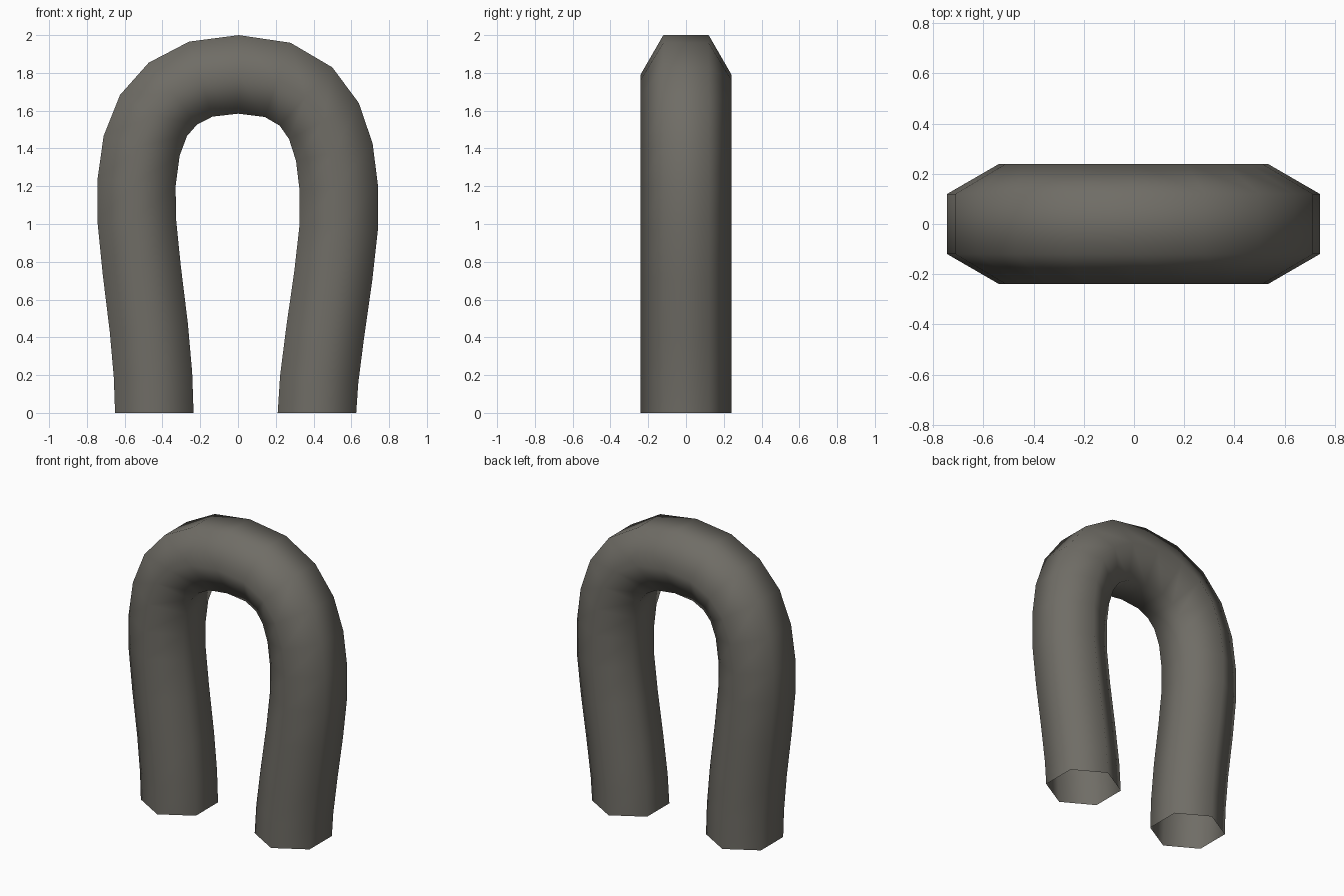
import bpy, bmesh, math
from mathutils import Vector

if "Cube" in bpy.data.objects:
    bpy.data.objects.remove(bpy.data.objects["Cube"])

RADIUS, SIDES = 0.24, 6

# Centre line of the bent tube in the x-z plane, left foot to right foot
PATH = [(-0.443, 0), (-0.45, 0.2), (-0.472, 0.45), (-0.51, 0.76), (-0.537, 1.03),
        (-0.537, 1.22), (-0.51, 1.415), (-0.447, 1.575), (-0.345, 1.69), (-0.197, 1.767),
        (0.003, 1.792), (0.21, 1.763), (0.36, 1.675), (0.455, 1.545), (0.51, 1.38),
        (0.533, 1.195), (0.533, 0.98), (0.505, 0.73), (0.462, 0.43), (0.43, 0.18), (0.418, 0)]

grey = bpy.data.materials.new("warm grey")
grey.diffuse_color = (0.16, 0.152, 0.132, 1)
grey.use_nodes = True
grey.node_tree.nodes["Principled BSDF"].inputs["Base Color"].default_value = grey.diffuse_color

# Six-sided rings swept along the path, ends left open
pts = [Vector((x, 0, z)) for x, z in PATH]
bm = bmesh.new()
rings = []
for i, p in enumerate(pts):
    if i in (0, len(pts) - 1):
        out = Vector((-1 if i == 0 else 1, 0, 0))      # level cut on the ground
    else:
        t = (p - pts[i - 1]).normalized() + (pts[i + 1] - p).normalized()
        out = Vector((-t.z, 0, t.x)).normalized()
    ring = []
    for k in range(SIDES):
        a = math.tau * k / SIDES
        ring.append(bm.verts.new(p + out * RADIUS * math.sin(a) + Vector((0, RADIUS * math.cos(a), 0))))
    rings.append(ring)
for a, b in zip(rings, rings[1:]):
    for k in range(SIDES):
        n = (k + 1) % SIDES
        bm.faces.new((a[k], a[n], b[n], b[k])).smooth = True
bmesh.ops.recalc_face_normals(bm, faces=bm.faces)

mesh = bpy.data.meshes.new("bent_pipe")
bm.to_mesh(mesh)
bm.free()
mesh.materials.append(grey)
bpy.context.collection.objects.link(bpy.data.objects.new("bent_pipe", mesh))
